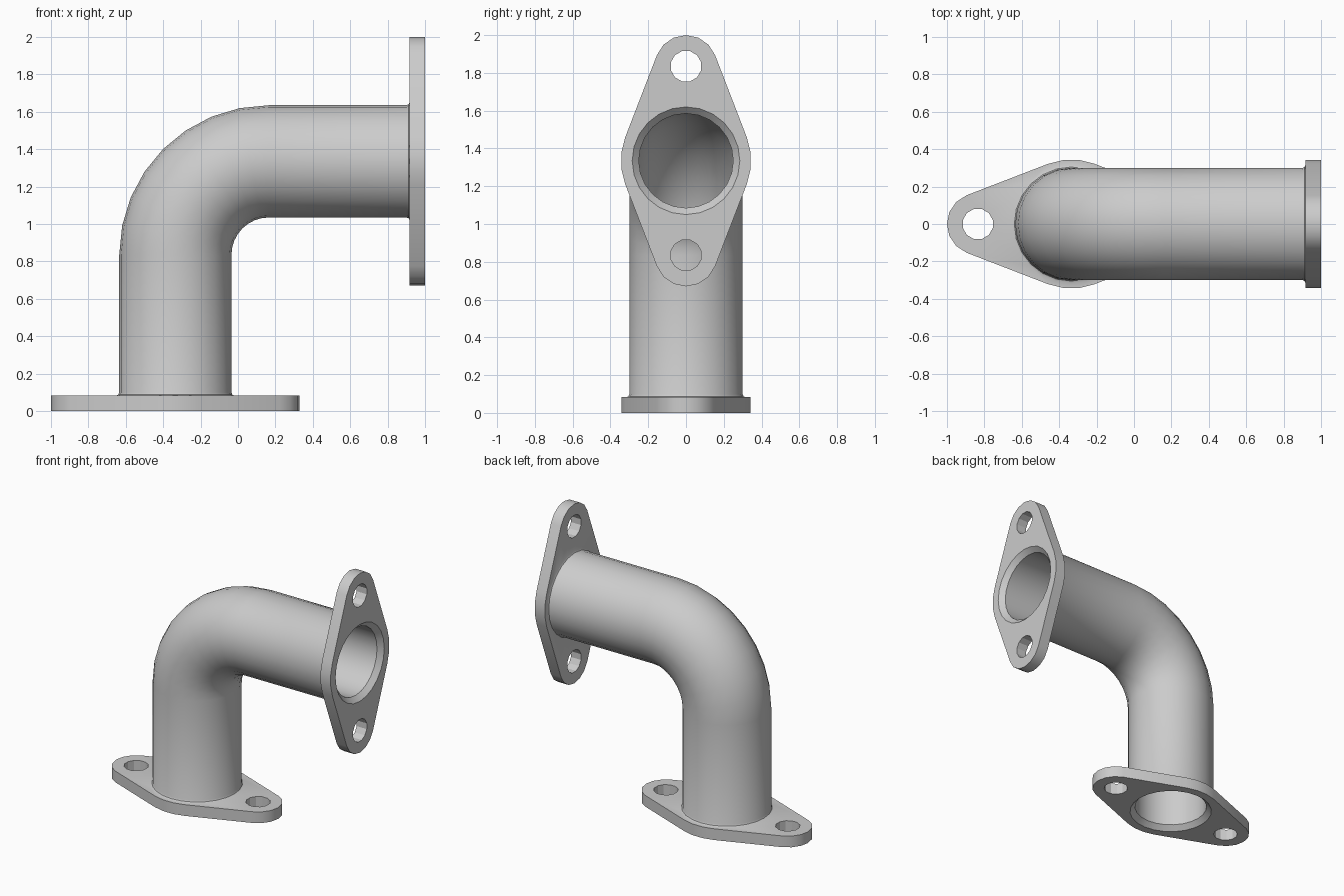
import bpy, bmesh
from math import sin, cos, pi, acos, radians
from mathutils import Matrix, Vector

if "Cube" in bpy.data.objects:
    bpy.data.objects.remove(bpy.data.objects["Cube"])

CX, THICK, R_BEND = -0.335, 0.083, 0.5
BOLT, R_END, R_MID = 0.5, 0.165, 0.345
SIDES = 24
bm = bmesh.new()


def loop(pts):
    return [bm.verts.new(p) for p in pts]


def bridge(a, b):
    n = len(a)
    for i in range(n):
        j = (i + 1) % n
        bm.faces.new((a[i], a[j], b[j], b[i]))


def fill(loops):
    # flat face with holes
    edges = []
    for l in loops:
        for i, v in enumerate(l):
            w = l[(i + 1) % len(l)]
            edges.append(bm.edges.get((v, w)) or bm.edges.new((v, w)))
    bmesh.ops.triangle_fill(bm, edges=edges, use_beauty=True,
                            use_dissolve=False, normal=(0, 0, 1))


def circle(cx, z, r, n, offset=0.0):
    return loop([(cx + r * cos(2 * pi * (i + offset) / n),
                  r * sin(2 * pi * (i + offset) / n), z) for i in range(n)])


def outline(z):
    # rhombic flange: two small end arcs joined by tangents to two wide arcs
    a = acos((R_MID - R_END) / BOLT)
    pts = []
    for c, r, a0, a1, n in ((BOLT, R_END, -a, a, 6), (0, R_MID, a, pi - a, 3),
                            (-BOLT, R_END, pi - a, pi + a, 6),
                            (0, R_MID, pi + a, 2 * pi - a, 3)):
        for i in range(n + 1):
            t = a0 + (a1 - a0) * i / n
            pts.append((CX + c + r * cos(t), r * sin(t), z))
    return loop(pts)


def bend_ring(t, r):
    c = Vector((CX + R_BEND * (1 - cos(t)), 0, 0.835 + R_BEND * sin(t)))
    u, v = Vector((cos(t), 0, -sin(t))), Vector((0, 1, 0))
    return loop([c + u * r * cos(2 * pi * i / SIDES) + v * r * sin(2 * pi * i / SIDES)
                 for i in range(SIDES)])


def skin(profile, r):
    # pipe wall from the flange to the middle of the bend
    rings = [circle(CX, z, rr, SIDES) for rr, z in profile]
    rings += [bend_ring(radians(11.25 * k), r) for k in range(5)]
    for a, b in zip(rings, rings[1:]):
        bridge(a, b)
    return rings


# outer wall with root fillet, bore with chamfered mouth
outer = skin([(0.315, THICK), (0.305, THICK + 0.005), (0.3, THICK + 0.016)], 0.3)
inner = skin([(0.285, 0), (0.25, 0.035)], 0.25)

# flange plate with two bolt holes
low, high = outline(0), outline(THICK)
bridge(low, high)
low_loops, high_loops = [low, inner[0]], [high, outer[0]]
for s in (-1, 1):
    h0 = circle(CX + s * BOLT, 0, 0.083, 12, 0.5)
    h1 = circle(CX + s * BOLT, THICK, 0.083, 12, 0.5)
    bridge(h0, h1)
    low_loops.append(h0)
    high_loops.append(h1)
fill(low_loops)
fill(high_loops)

# mirror across the 45 degree plane for the other half
dup = bmesh.ops.duplicate(bm, geom=bm.verts[:] + bm.edges[:] + bm.faces[:])
swap = Matrix(((0, 0, -1, 1), (0, 1, 0, 0), (-1, 0, 0, 1), (0, 0, 0, 1)))
for e in dup["geom"]:
    if isinstance(e, bmesh.types.BMVert):
        e.co = swap @ e.co
bmesh.ops.remove_doubles(bm, verts=bm.verts[:], dist=0.0005)
bmesh.ops.recalc_face_normals(bm, faces=bm.faces[:])

mesh = bpy.data.meshes.new("flanged_elbow_pipe")
bm.to_mesh(mesh)
bm.free()
obj = bpy.data.objects.new("flanged_elbow_pipe", mesh)
bpy.context.collection.objects.link(obj)
bpy.context.view_layer.objects.active = obj
obj.select_set(True)
bpy.ops.object.shade_smooth_by_angle(angle=radians(28))
